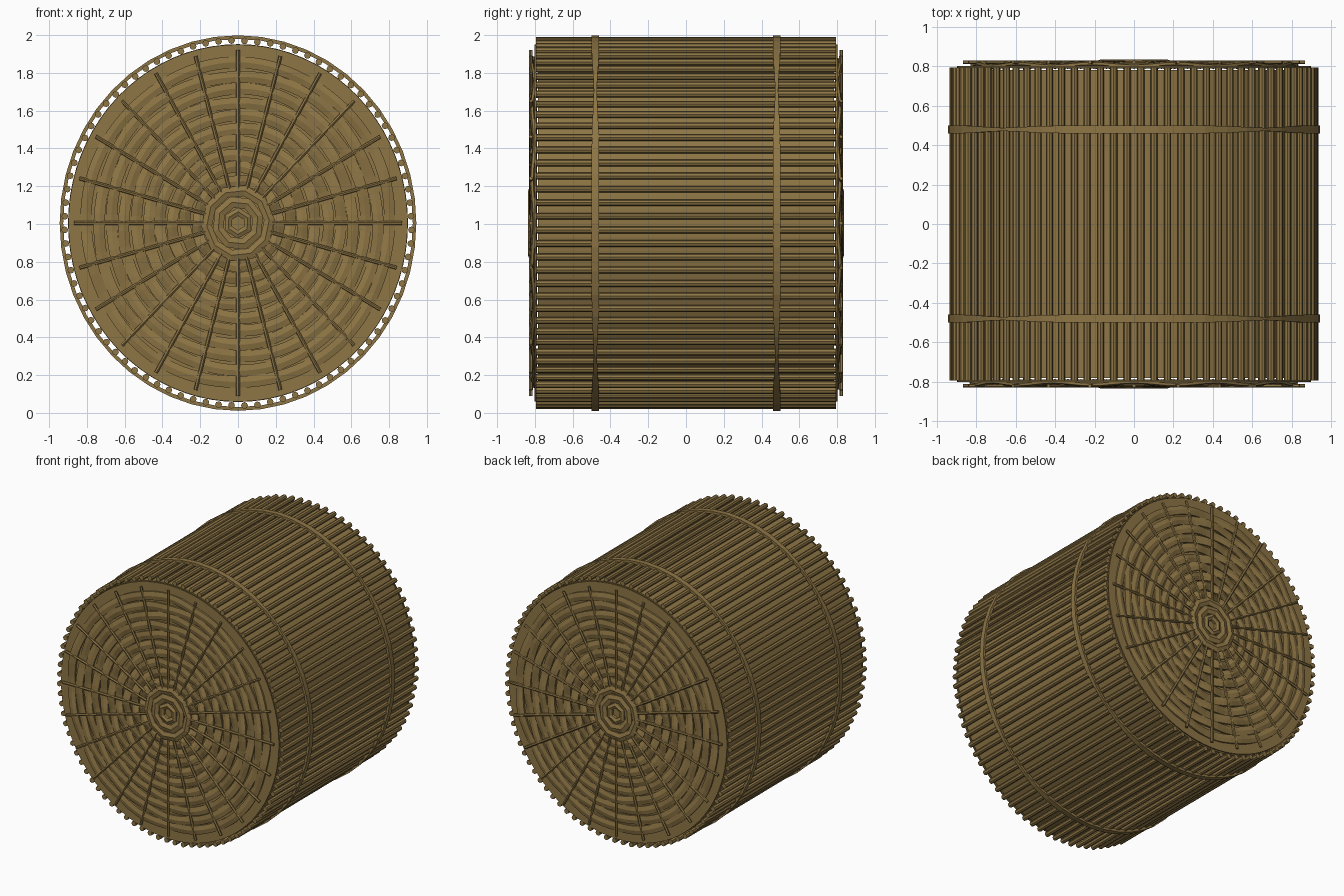
import bpy, bmesh, math, random
from mathutils import Vector

random.seed(4)
if "Cube" in bpy.data.objects:
    bpy.data.objects.remove(bpy.data.objects["Cube"], do_unlink=True)

cane = bpy.data.materials.new("cane_brown")
cane.use_nodes = True
colour = (0.27, 0.18, 0.06, 1)
cane.diffuse_color = colour
cane.node_tree.nodes["Principled BSDF"].inputs["Base Color"].default_value = colour

TAU = 2 * math.pi
SQUASH = 0.95      # width of the oval drum relative to its height
MID = 1.005        # height of the drum axis


def on_oval(r, a, y):
    return Vector((SQUASH * r * math.cos(a), y, MID + r * math.sin(a)))


def finish(name, bm):
    bmesh.ops.recalc_face_normals(bm, faces=bm.faces)
    mesh = bpy.data.meshes.new(name)
    bm.to_mesh(mesh)
    bm.free()
    mesh.materials.append(cane)
    obj = bpy.data.objects.new(name, mesh)
    bpy.context.collection.objects.link(obj)
    return obj


def skin(bm, loops, closed):
    """Join a row of cross-sections into a tube."""
    rows = [[bm.verts.new(p) for p in loop] for loop in loops]
    count = len(rows[0])
    pairs = list(zip(rows, rows[1:]))
    if closed:
        pairs.append((rows[-1], rows[0]))
    else:
        bm.faces.new(rows[0])
        bm.faces.new(rows[-1])
    for a, b in pairs:
        for i in range(count):
            j = (i + 1) % count
            bm.faces.new((a[i], a[j], b[j], b[i]))


def rod(bm, p, q, radius, sides):
    axis = (q - p).normalized()
    u = axis.orthogonal().normalized()
    v = axis.cross(u)
    turn = [TAU * i / sides for i in range(sides)]
    skin(bm, [[c + radius * (math.cos(t) * u + math.sin(t) * v) for t in turn]
              for c in (p, q)], False)


def hoop(bm, steps, sides, section, start=0):
    """Oval hoop; section(angle) gives radius, y, half depth, half width."""
    loops = []
    for k in range(steps):
        a = start + TAU * k / steps
        r, y, depth, width = section(a)
        loops.append([on_oval(r + depth * math.cos(t), a, y + width * math.sin(t))
                      for t in (TAU * (i + 0.5) / sides for i in range(sides))])
    skin(bm, loops, True)


# Thin inner wall behind the staves
bm = bmesh.new()
hoop(bm, 80, 4, lambda a: (0.94, 0, 0.01, 1.107))
finish("inner_wall", bm)

# Round staves along the drum
bm = bmesh.new()
STAVES = 84
for k in range(STAVES):
    a = TAU * (k + 0.5) / STAVES
    r = 0.966 + random.uniform(-0.003, 0.003)
    rod(bm, on_oval(r, a, -0.795), on_oval(r, a, 0.795), 0.018, 8)
finish("staves", bm)


# Binding bands, pinched where they twist
def band_section(y):
    def section(a):
        pinch = abs(math.sin(2 * a)) ** 12
        return 0.984, y, 0.014, 0.028 * (1 - 0.6 * pinch)
    return section


for name, y in (("front_band", -0.48), ("back_band", 0.48)):
    bm = bmesh.new()
    hoop(bm, 48, 4, band_section(y))
    finish(name, bm)

# Woven ends
SPOKES = 24
for side, s in (("front", -1), ("back", 1)):
    # Backing plate
    bm = bmesh.new()
    skin(bm, [[on_oval(0.945, TAU * i / 96, s * y) for i in range(96)]
              for y in (0.793, 0.801)], False)
    finish(side + "_end_plate", bm)

    # Weavers passing over and under the spokes
    bm = bmesh.new()
    for n in range(10):
        radius = 0.225 + 0.069 * n
        phase = math.pi * n
        drift = random.uniform(0, TAU)

        def weave(a):
            wobble = 0.005 * math.sin(5 * a + drift)
            lift = 0.007 * math.cos(SPOKES / 2 * a + phase)
            return radius + wobble, s * (0.808 + lift), 0.036, 0.013
        hoop(bm, 96, 6, weave)
    finish(side + "_weavers", bm)

    # Radial spokes
    bm = bmesh.new()
    for k in range(SPOKES):
        a = TAU * k / SPOKES
        rod(bm, on_oval(0.17, a, s * 0.821), on_oval(0.915, a, s * 0.821), 0.010, 6)
    finish(side + "_spokes", bm)

    # Coarse coiled hub
    bm = bmesh.new()
    for r, depth, steps, turn in ((0.175, 0.034, 10, 0.1), (0.115, 0.036, 8, 0.3),
                                  (0.06, 0.026, 6, 0.5)):
        hoop(bm, steps, 6, lambda a: (r, s * 0.817, depth, 0.019), turn)
    finish(side + "_hub_coils", bm)
